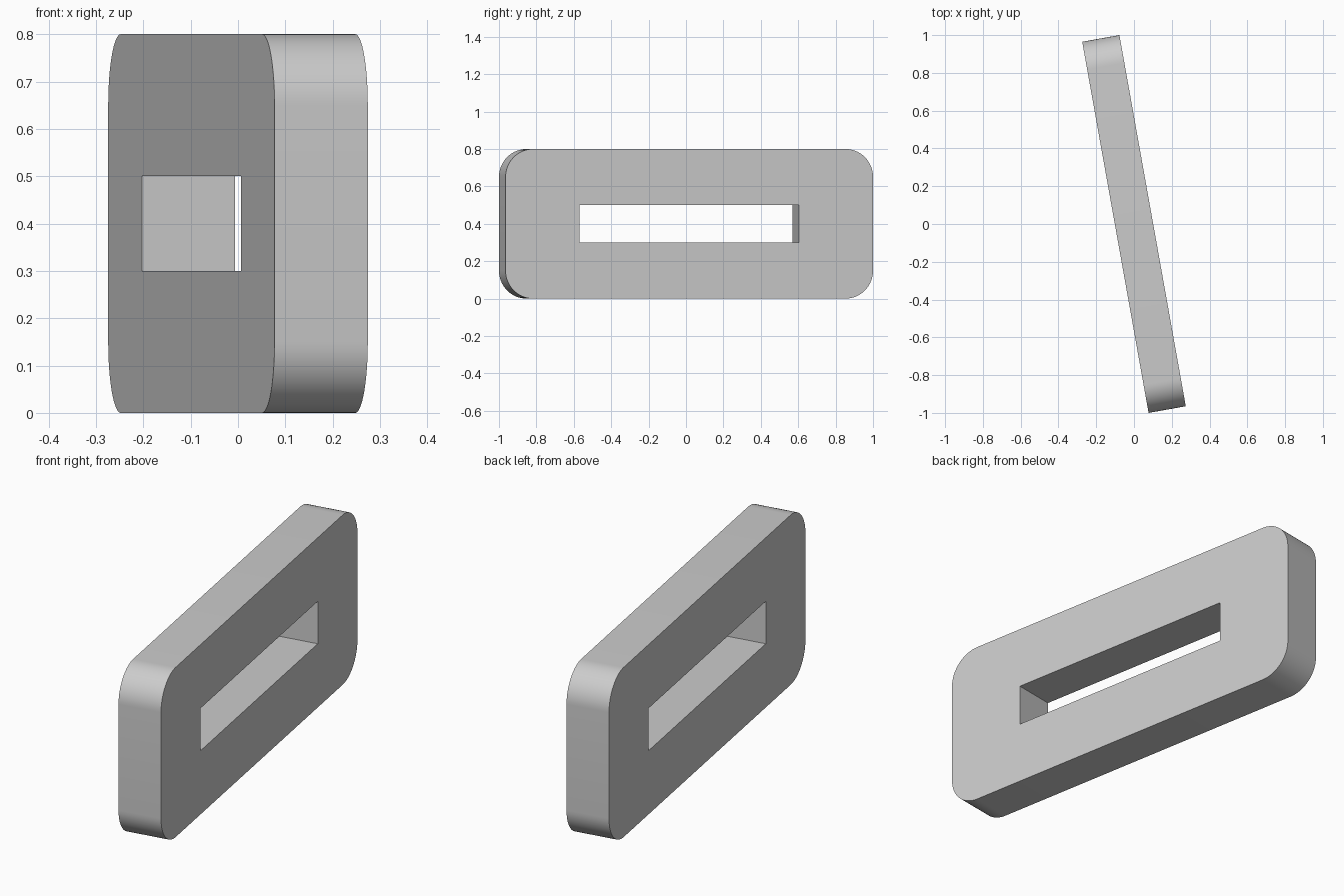
import bpy
import bmesh
import math
from mathutils import Matrix

default = bpy.data.objects.get("Cube")
if default:
    bpy.data.objects.remove(default, do_unlink=True)

THICKNESS, LENGTH, HEIGHT = 0.2, 1.996, 0.8
CORNER_RADIUS = 0.15
SLOT_LENGTH, SLOT_HEIGHT = 1.19, 0.2
TURN = math.radians(10.14)

# Plain grey finish
grey = bpy.data.materials.new("plain grey")
grey.use_nodes = True
colour = (0.6, 0.6, 0.6, 1.0)
grey.diffuse_color = colour
grey.node_tree.nodes["Principled BSDF"].inputs["Base Color"].default_value = colour


def make_block(name, size, radius=0.0):
    """Box turned about z, with its four x-running edges optionally rounded."""
    bm = bmesh.new()
    bmesh.ops.create_cube(bm, size=1.0, matrix=Matrix.Diagonal((*size, 1.0)))
    if radius:
        edges = [e for e in bm.edges
                 if abs(e.verts[0].co.x - e.verts[1].co.x) > size[0] / 2]
        bmesh.ops.bevel(bm, geom=edges, offset=radius, segments=16,
                        profile=0.5, affect='EDGES')
    mesh = bpy.data.meshes.new(name)
    bm.to_mesh(mesh)
    bm.free()
    obj = bpy.data.objects.new(name, mesh)
    obj.location.z = HEIGHT / 2
    obj.rotation_euler.z = TURN
    bpy.context.collection.objects.link(obj)
    return obj


# Rounded plate
plate = make_block("slotted_plate", (THICKNESS, LENGTH, HEIGHT), CORNER_RADIUS)
plate.data.materials.append(grey)

# Rectangular slot through the middle
cutter = make_block("slot_cutter", (THICKNESS * 2, SLOT_LENGTH, SLOT_HEIGHT))
cutter.data.materials.append(grey)
cutter.hide_render = True
slot = plate.modifiers.new("slot", 'BOOLEAN')
slot.operation = 'DIFFERENCE'
slot.solver = 'EXACT'
slot.object = cutter

bpy.ops.object.select_all(action='DESELECT')
plate.select_set(True)
bpy.context.view_layer.objects.active = plate
bpy.ops.object.modifier_apply(modifier=slot.name)
bpy.data.objects.remove(cutter, do_unlink=True)

# Smooth corners, crisp rims
bpy.ops.object.shade_smooth_by_angle(angle=math.radians(30))
